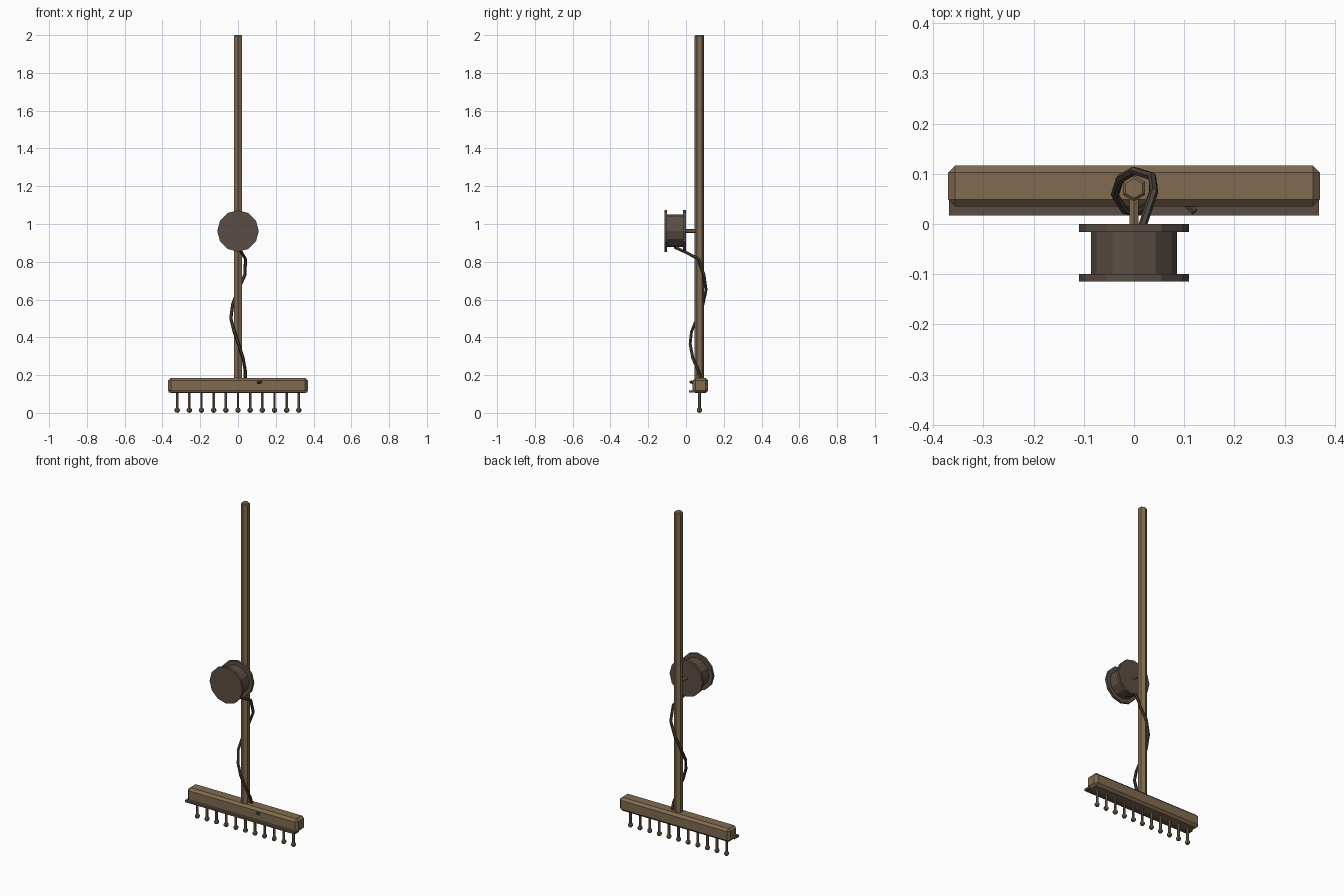
import bpy, bmesh, math
from mathutils import Vector, Matrix

if "Cube" in bpy.data.objects:
    bpy.data.objects.remove(bpy.data.objects["Cube"])


def mat(name, rgb):
    m = bpy.data.materials.new(name)
    m.diffuse_color = (*rgb, 1)
    m.use_nodes = True
    m.node_tree.nodes["Principled BSDF"].inputs["Base Color"].default_value = m.diffuse_color
    return m


wood = mat("tan wood", (0.22, 0.145, 0.08))
dark = mat("dark brown", (0.105, 0.075, 0.058))
cord_mat = mat("cord brown", (0.07, 0.053, 0.042))
peg_mat = mat("peg brown", (0.17, 0.125, 0.08))


def finish(name, bm, material):
    bmesh.ops.recalc_face_normals(bm, faces=bm.faces)
    me = bpy.data.meshes.new(name)
    bm.to_mesh(me)
    bm.free()
    me.materials.append(material)
    ob = bpy.data.objects.new(name, me)
    bpy.context.collection.objects.link(ob)
    return ob


def rod(bm, a, b, r, n, spin=0.0):
    """Closed n-sided cylinder from a to b."""
    a, b = Vector(a), Vector(b)
    q = (b - a).to_track_quat('Z', 'Y').to_matrix().to_4x4()
    m = Matrix.Translation((a + b) / 2) @ q @ Matrix.Rotation(spin, 4, 'Z')
    return bmesh.ops.create_cone(bm, cap_ends=True, segments=n, radius1=r, radius2=r,
                                 depth=(b - a).length, matrix=m)["verts"]


def box(bm, lo, hi):
    lo, hi = Vector(lo), Vector(hi)
    m = Matrix.Translation((lo + hi) / 2) @ Matrix.Diagonal((*(hi - lo), 1))
    bmesh.ops.create_cube(bm, size=1, matrix=m)


PY = 0.071          # depth of the pole axis
SZ = 0.963          # height of the spool axis

# hexagonal pole with chamfered top
bm = bmesh.new()
rod(bm, (0, PY, 0.17), (0, PY, 2.0), 0.0255, 6)
top = [e for e in bm.edges if all(v.co.z > 1.99 for v in e.verts)]
bmesh.ops.bevel(bm, geom=top, offset=0.005, segments=1, affect='EDGES')
finish("pole", bm, wood)

# crossbar head with chamfered edges
bm = bmesh.new()
box(bm, (-0.37, 0.035, 0.105), (0.37, 0.117, 0.186))
bmesh.ops.bevel(bm, geom=bm.edges[:], offset=0.014, segments=1, affect='EDGES')
finish("head_bar", bm, wood)

# thin strip along the lower front edge of the head
bm = bmesh.new()
box(bm, (-0.368, 0.017, 0.107), (0.368, 0.06, 0.119))
finish("front_strip", bm, dark)

# eleven pegs with rounded tips
bm = bmesh.new()
for i in range(11):
    x = -0.322 + 0.0644 * i
    rod(bm, (x, PY, 0.015), (x, PY, 0.12), 0.0075, 6)
    bmesh.ops.create_uvsphere(bm, u_segments=8, v_segments=5, radius=0.0145,
                              matrix=Matrix.Translation((x, PY, 0.0145)))
finish("pegs", bm, peg_mat)

# spool: two flanges and a drum, facing front
bm = bmesh.new()
rod(bm, (0, 0, SZ), (0, -0.016, SZ), 0.11, 12)
rod(bm, (0, -0.1, SZ), (0, -0.115, SZ), 0.11, 12)
finish("spool_flanges", bm, dark)
bm = bmesh.new()
rod(bm, (0, -0.01, SZ), (0, -0.105, SZ), 0.086, 12)
finish("spool_drum", bm, dark)

# axle joining spool to pole
bm = bmesh.new()
rod(bm, (0, -0.01, SZ), (0, PY, SZ), 0.0105, 6)
finish("axle", bm, wood)

# cord from the spool, winding round the pole into the head
path = [(0.0, -0.06, 0.877), (0.018, 0.0, 0.85), (0.04, 0.065, 0.815), (0.036, 0.095, 0.73),
        (0.0, 0.106, 0.65), (-0.028, 0.09, 0.575), (-0.038, 0.058, 0.50),
        (-0.02, 0.029, 0.43), (0.002, 0.022, 0.365), (0.027, 0.036, 0.29),
        (0.038, 0.065, 0.225), (0.038, 0.082, 0.175)]
cu = bpy.data.curves.new("cord", 'CURVE')
cu.dimensions = '3D'
cu.bevel_depth = 0.0085
cu.bevel_resolution = 1
cu.use_fill_caps = True
sp = cu.splines.new('POLY')
sp.points.add(len(path) - 1)
for p, c in zip(sp.points, path):
    p.co = (*c, 1)
sp.use_smooth = False
cu.materials.append(cord_mat)
bpy.context.collection.objects.link(bpy.data.objects.new("cord", cu))

# cord end poking out of the head front
bm = bmesh.new()
rod(bm, (0.095, 0.05, 0.158), (0.121, 0.024, 0.164), 0.008, 6)
finish("cord_end", bm, cord_mat)
